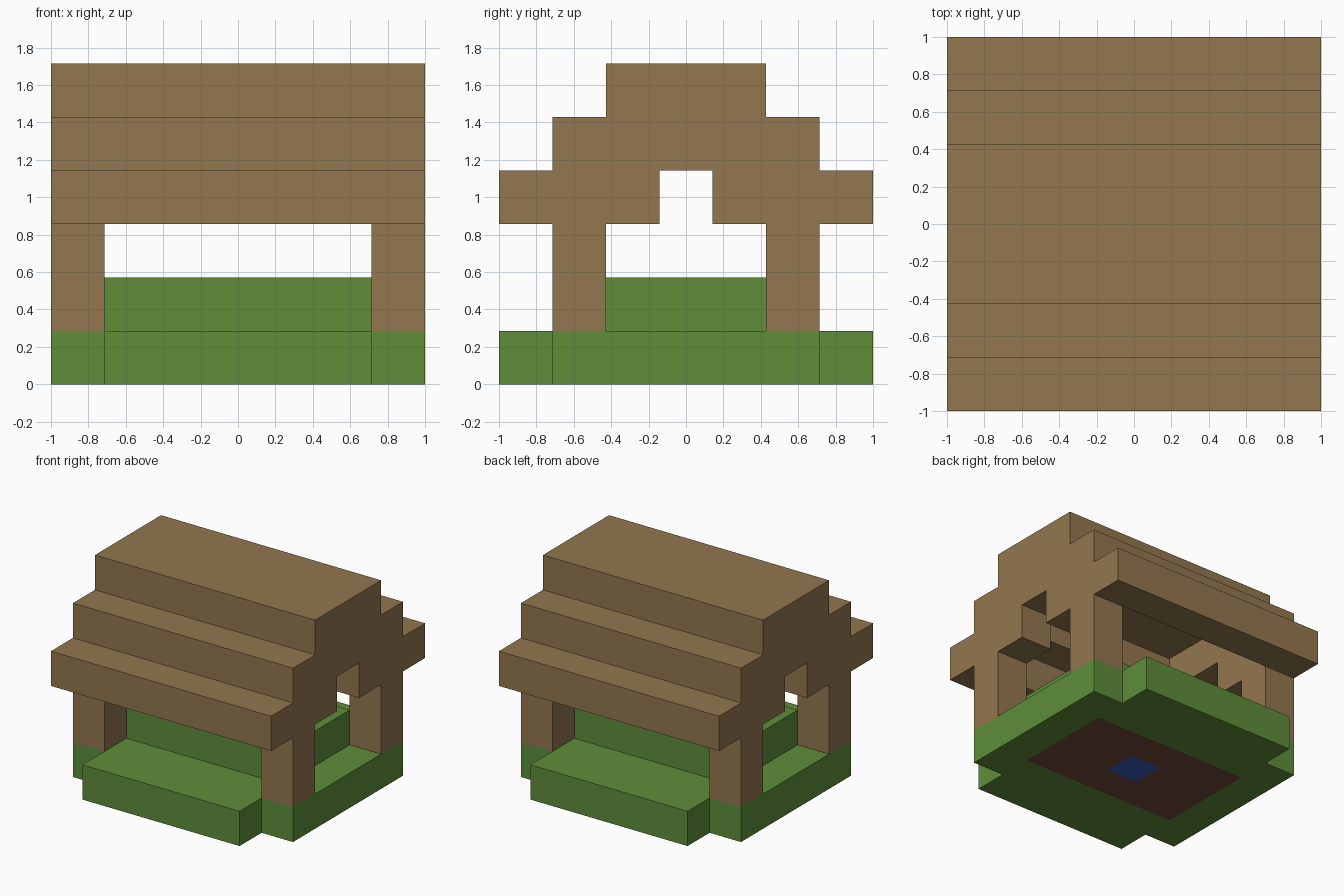
import bpy
import bmesh
from itertools import product
from mathutils import Vector

if "Cube" in bpy.data.objects:
    bpy.data.objects.remove(bpy.data.objects["Cube"])

N = 7           # blocks along each side
U = 2 / N       # block size


def material(name, rgb):
    mat = bpy.data.materials.new(name)
    mat.use_nodes = True
    color = (*rgb, 1)
    mat.diffuse_color = color
    mat.node_tree.nodes["Principled BSDF"].inputs["Base Color"].default_value = color
    return mat


wood = material("wood brown", (0.29, 0.184, 0.078))
grass = material("grass green", (0.114, 0.27, 0.042))
soil_brown = material("soil brown", (0.16, 0.063, 0.036))
water_blue = material("water blue", (0.045, 0.105, 0.50))


def blocks(xs, ys, zs):
    return set(product(xs, ys, zs))


full, ends, mid, inner = range(N), (0, 6), range(1, 6), range(2, 5)

# Ground: a plus-shaped slab with a soil bed and a central pool
pool = blocks([3], [3], [0])
soil = blocks(mid, inner, [0]) - pool
ground = (blocks(full, mid, [0]) | blocks(mid, full, [0])) - soil - pool
# Planting over the soil, open above the pool
crops = blocks(mid, inner, [1]) - blocks([3], [3], [1])
# Corner posts
posts = blocks(ends, (1, 5), (1, 2))
# Stepped roof shell, with gable walls closing both ends
eaves = blocks(full, ends, [3])
slopes = blocks(full, (1, 5), [4])
ridge = blocks(full, inner, [5])
gables = blocks(ends, (1, 2, 4, 5), [3]) | blocks(ends, inner, [4])

parts = [
    ("ground", ground, grass), ("soil_bed", soil, soil_brown),
    ("water_pool", pool, water_blue), ("crops", crops, grass),
    ("corner_posts", posts, wood), ("roof_eaves", eaves, wood),
    ("roof_slopes", slopes, wood), ("roof_ridge", ridge, wood),
    ("gable_walls", gables, wood),
]
occupied = set().union(*(cells for _, cells, _ in parts))


def build(name, cells, mat):
    """Make one part from its blocks, keeping only exposed faces."""
    bm = bmesh.new()
    for cell in sorted(cells):
        center = Vector(cell) + Vector((0.5 - N / 2, 0.5 - N / 2, 0.5))
        for axis, sign in product(range(3), (-1, 1)):
            normal = Vector((0, 0, 0))
            normal[axis] = sign
            if tuple(int(c + n) for c, n in zip(cell, normal)) in occupied:
                continue
            side = Vector((0, 0, 0))
            side[(axis + 1) % 3] = 1
            up = normal.cross(side)
            corners = [(-1, -1), (1, -1), (1, 1), (-1, 1)]
            bm.faces.new([bm.verts.new((center + (normal + side * a + up * b) / 2) * U)
                          for a, b in corners])
    # Weld blocks and merge flat areas
    bmesh.ops.remove_doubles(bm, verts=bm.verts[:], dist=0.001)
    bmesh.ops.dissolve_limit(bm, angle_limit=0.01, verts=bm.verts[:], edges=bm.edges[:])
    mesh = bpy.data.meshes.new(name)
    bm.to_mesh(mesh)
    bm.free()
    mesh.materials.append(mat)
    bpy.context.collection.objects.link(bpy.data.objects.new(name, mesh))


for part in parts:
    build(*part)
